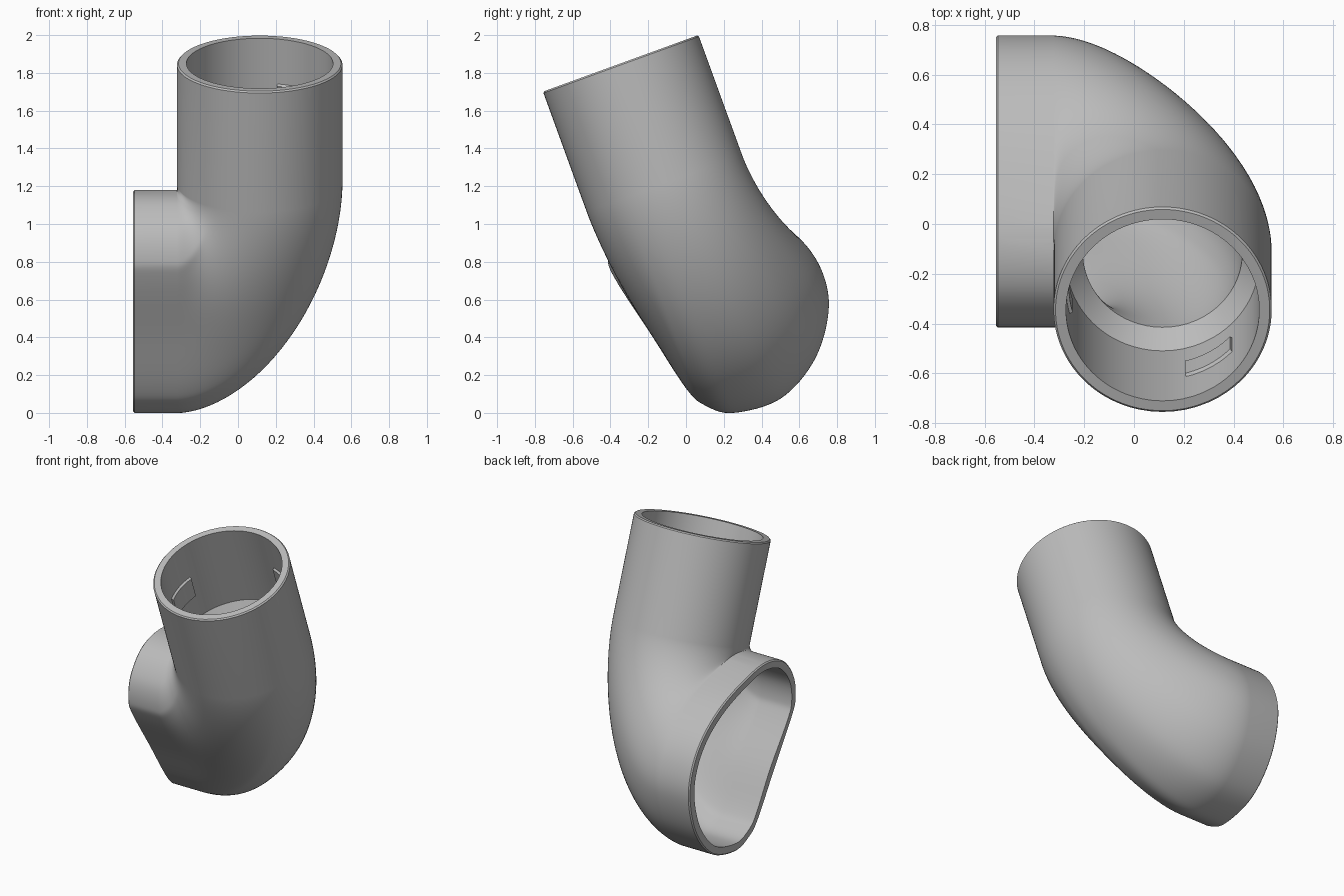
import bpy, bmesh
from math import sin, cos, pi, atan2, radians
from mathutils import Vector

if "Cube" in bpy.data.objects:
    bpy.data.objects.remove(bpy.data.objects["Cube"], do_unlink=True)

grey = bpy.data.materials.new("plain grey")
grey.use_nodes = True
grey.diffuse_color = (0.5, 0.5, 0.5, 1)
grey.node_tree.nodes["Principled BSDF"].inputs["Base Color"].default_value = (0.5, 0.5, 0.5, 1)

# Tilted frame: W runs up the round pipe, V across it
TILT = radians(20)
V = Vector((0, cos(TILT), sin(TILT)))
W = Vector((0, -sin(TILT), cos(TILT)))
X = Vector((1, 0, 0))
PIPE_X, PIPE_V, PIPE_R, RIM_W = 0.115, 0.308, 0.438, 1.857
SOCKET_R, BORE_R, WALL = 0.388, 0.32, 0.055
PIVOT_X, PIVOT_W = PIPE_X - PIPE_R, 1.18
END_X = -0.555

# Outline of the D-shaped mouth in y, z
outline = [(-.37, .70), (-.185, .415), (0, .13), (.10, .04), (.25, 0), (.5, .075),
           (.68, .28), (.755, .54), (.72, .75), (.6, .925), (.4, 1.06), (.15, 1.145),
           (-.08, 1.18), (-.27, 1.125), (-.39, .98), (-.415, .82)]


def smooth_loop(points, steps=8):
    """Closed Catmull-Rom curve through the points."""
    p = [Vector((0, y, z)) for y, z in points]
    n, result = len(p), []
    for i in range(n):
        a, b, c, d = (p[(i + k - 1) % n] for k in range(4))
        for s in range(steps):
            t = s / steps
            result.append(0.5 * (2 * b + (c - a) * t + (2 * a - 5 * b + 4 * c - d) * t * t
                                 + (3 * b - a - 3 * c + d) * t ** 3))
    return result


mouth = smooth_loop(outline)
centre = Vector((0, 0.18, 0.59))
angles = [atan2((p - centre).dot(W), (p - centre).dot(V)) for p in mouth]


def mouth_ring(x, inset):
    ring = []
    for p in mouth:
        arm = p - centre
        ring.append(centre + arm * (1 - inset / arm.length) + X * x)
    return ring


def pipe_ring(w, radius):
    return [X * (PIPE_X - radius * sin(a)) + V * (PIPE_V + radius * cos(a)) + W * w
            for a in angles]


def bend(inset, radius, steps=32):
    """Rings turning from the mouth to the pipe about the inner crease."""
    start, end = mouth_ring(PIVOT_X, inset), pipe_ring(PIVOT_W, radius)
    rings = []
    for i in range(steps + 1):
        t = 0.5 * pi * i / steps
        c, s = max(cos(t), 0) ** 1.13, sin(t) ** 1.13
        mix = sin(t) ** 2
        rings.append([V * (a.dot(V) * (1 - mix) + b.dot(V) * mix)
                      + W * (PIVOT_W + (a.dot(W) - PIVOT_W) * c)
                      + X * (PIVOT_X + (b.x - PIVOT_X) * s) for a, b in zip(start, end)])
    return rings


def finish(name, bm):
    bmesh.ops.recalc_face_normals(bm, faces=bm.faces)
    mesh = bpy.data.meshes.new(name)
    bm.to_mesh(mesh)
    bm.free()
    mesh.materials.append(grey)
    obj = bpy.data.objects.new(name, mesh)
    bpy.context.collection.objects.link(obj)
    bpy.ops.object.select_all(action='DESELECT')
    obj.select_set(True)
    bpy.context.view_layer.objects.active = obj
    bpy.ops.object.shade_smooth_by_angle(angle=radians(35))
    return obj


def add_rings(bm, rings, closed):
    rows = [[bm.verts.new(p) for p in ring] for ring in rings]
    count = len(rows) if closed else len(rows) - 1
    for i in range(count):
        a, b = rows[i], rows[(i + 1) % len(rows)]
        for j in range(len(a)):
            k = (j + 1) % len(a)
            bm.faces.new((a[j], a[k], b[k], b[j]))
    return rows


# Elbow: outer skin, round rim, stepped socket, inner skin and mouth rim
CHAMFER = 0.008
rings = [mouth_ring(END_X, CHAMFER), mouth_ring(END_X + CHAMFER, 0)]
rings += bend(0, PIPE_R)
rings += [pipe_ring(RIM_W - CHAMFER, PIPE_R), pipe_ring(RIM_W, PIPE_R - CHAMFER),
          pipe_ring(RIM_W, SOCKET_R), pipe_ring(PIVOT_W + 0.09, SOCKET_R)]
rings += reversed(bend(WALL, BORE_R))
rings.append(mouth_ring(END_X, WALL))
bm = bmesh.new()
add_rings(bm, rings, True)
finish("elbow_pipe", bm)

# Three curved grip pads around the inside of the socket
for number in range(3):
    middle = pi / 3 + number * 2 * pi / 3
    bm = bmesh.new()
    sections = []
    for i in range(13):
        a = middle + (i / 12 - 0.5) * 0.56
        out = X * cos(a) + V * sin(a)
        base = X * PIPE_X + V * PIPE_V
        sections.append([base + out * r + W * (RIM_W - depth)
                         for r, depth in ((SOCKET_R + .004, .25), (SOCKET_R - .012, .262),
                                          (SOCKET_R - .012, .408), (SOCKET_R + .004, .42))])
    rows = add_rings(bm, sections, False)
    bm.faces.new(rows[0])
    bm.faces.new(rows[-1])
    finish("socket_pad_%d" % (number + 1), bm)
